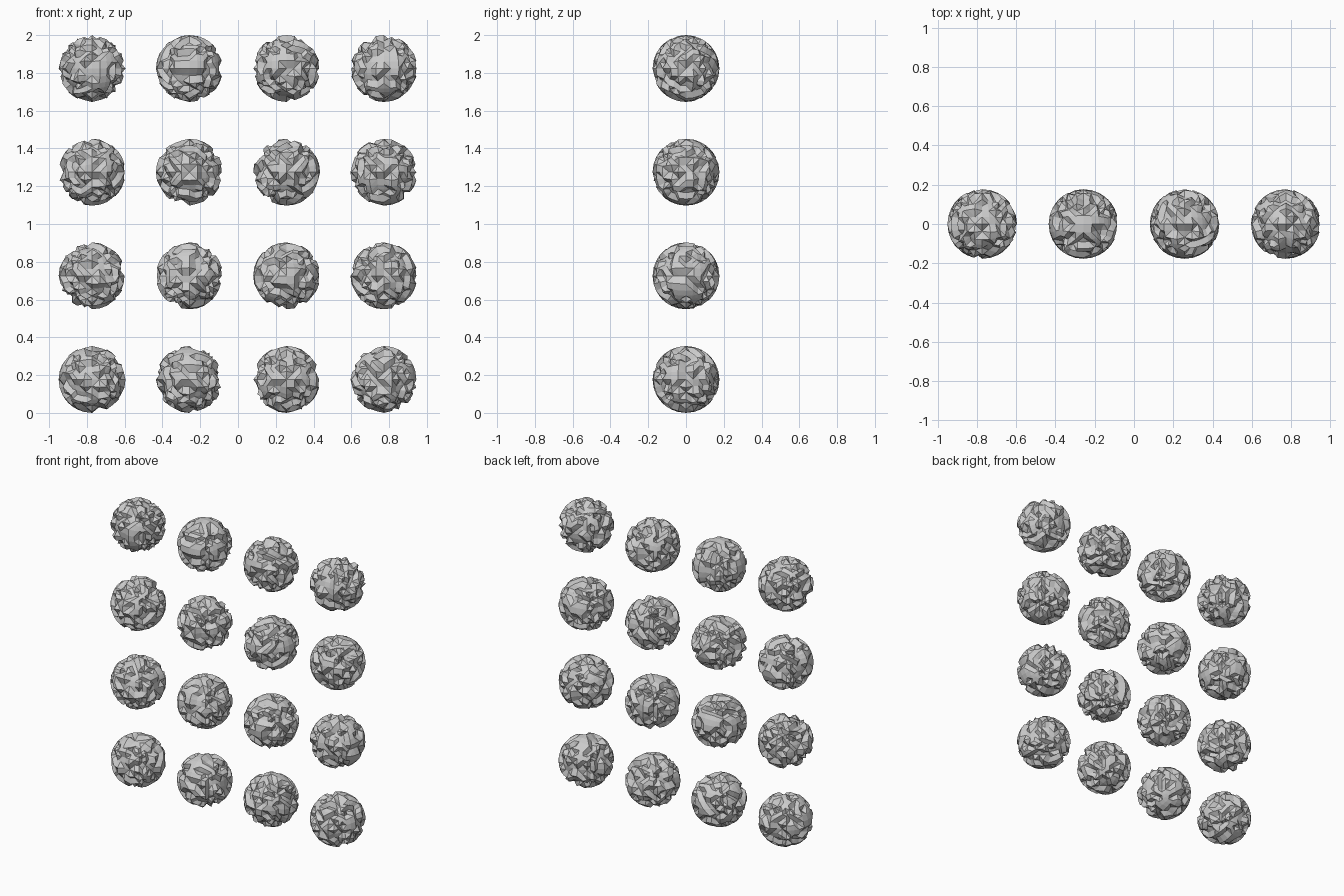
import bpy, bmesh, random

if "Cube" in bpy.data.objects:
    bpy.data.objects.remove(bpy.data.objects["Cube"])

random.seed(7)
OUTER, INNER = 0.177, 0.152      # raised and sunken surface levels
CUTS = 7                         # 8 x 8 cells on each side of the cube-sphere
STEP_X, STEP_Z = 0.515, 0.5487


def rough_ball(name, location):
    """Cube-sphere whose vertices sit randomly on one of two radii."""
    bm = bmesh.new()
    bmesh.ops.create_cube(bm, size=2)
    bmesh.ops.subdivide_edges(bm, edges=bm.edges[:], cuts=CUTS, use_grid_fill=True)
    for v in bm.verts:
        level = OUTER if random.random() < 0.55 else INNER
        v.co = v.co.normalized() * level
    # keep the poles at full height so that every ball fills its cell
    for v in bm.verts:
        if abs(v.co.z) > 0.995 * v.co.length:
            v.co = v.co.normalized() * OUTER
    bmesh.ops.triangulate(bm, faces=bm.faces[:])
    bmesh.ops.recalc_face_normals(bm, faces=bm.faces[:])
    mesh = bpy.data.meshes.new(name)
    bm.to_mesh(mesh)
    bm.free()
    obj = bpy.data.objects.new(name, mesh)
    obj.location = location
    bpy.context.collection.objects.link(obj)


# four by four wall of rough balls
for row in range(4):
    for col in range(4):
        rough_ball(f"rough_ball_{row + 1}_{col + 1}",
                   ((col - 1.5) * STEP_X, 0, OUTER + row * STEP_Z))
